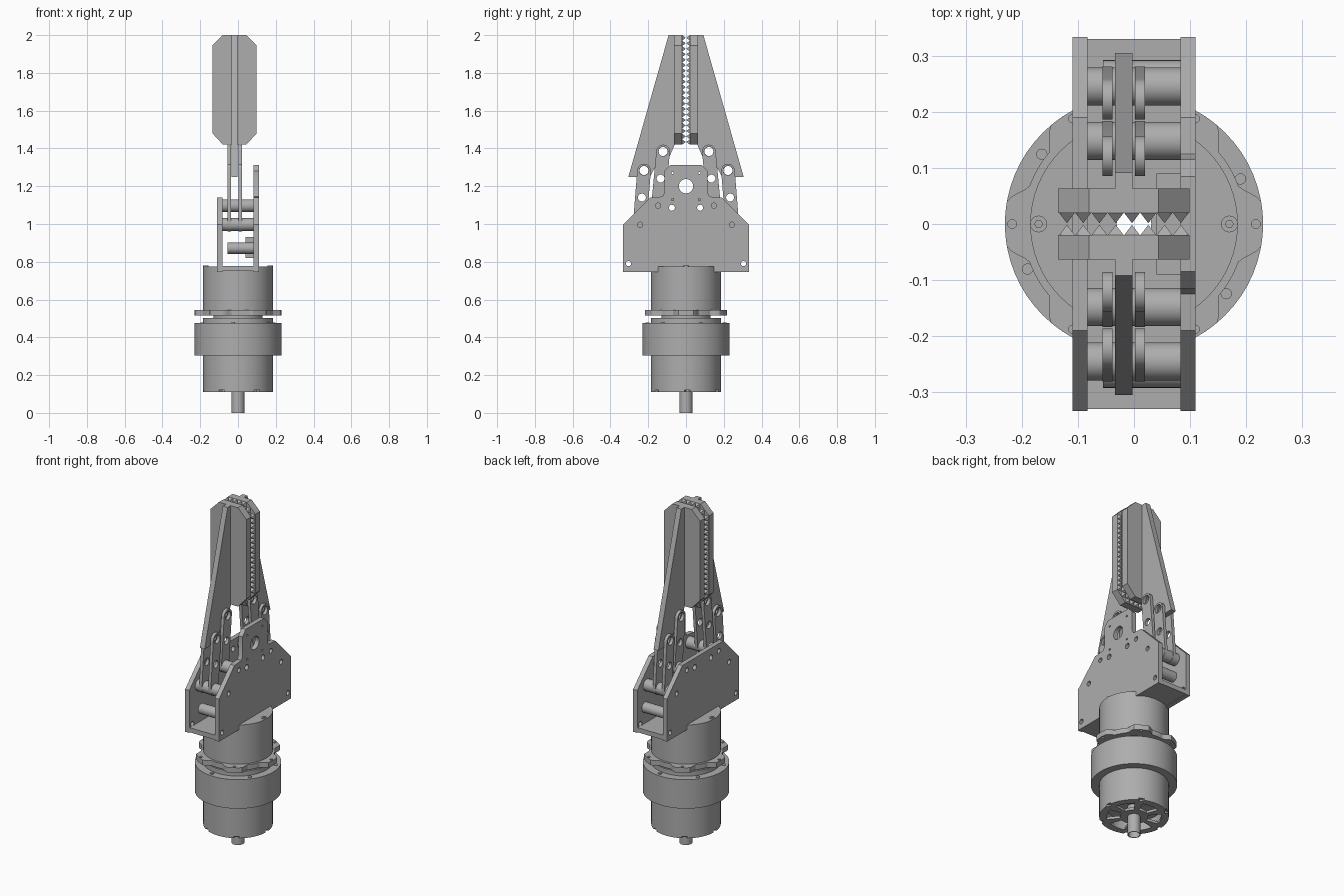
import bpy, bmesh, math
from math import cos, sin, pi, tau
from mathutils import Matrix, Vector

cube = bpy.data.objects.get("Cube")
if cube:
    bpy.data.objects.remove(cube, do_unlink=True)

metal = bpy.data.materials.new("machined_grey")
metal.use_nodes = True
GREY = (0.42, 0.42, 0.42, 1)
metal.diffuse_color = GREY
metal.node_tree.nodes["Principled BSDF"].inputs["Base Color"].default_value = GREY

# Plane orientations: sheet normal along z, x or y
FLAT = Matrix.Identity(4)
SIDE = Matrix(((0, 0, 1, 0), (1, 0, 0, 0), (0, 1, 0, 0), (0, 0, 0, 1)))
FACE = Matrix(((1, 0, 0, 0), (0, 0, -1, 0), (0, 1, 0, 0), (0, 0, 0, 1)))


def finish(name, bm):
    bmesh.ops.remove_doubles(bm, verts=bm.verts, dist=1e-5)
    bmesh.ops.recalc_face_normals(bm, faces=bm.faces)
    me = bpy.data.meshes.new(name)
    bm.to_mesh(me)
    bm.free()
    me.materials.append(metal)
    me.shade_smooth()
    me.set_sharp_from_angle(angle=math.radians(32))
    ob = bpy.data.objects.new(name, me)
    bpy.context.scene.collection.objects.link(ob)
    return ob


def circle(u, v, r, n=24):
    return [(u + r * cos(tau * i / n), v + r * sin(tau * i / n)) for i in range(n)]


def sheet(name, loops, low, high, frame=FLAT):
    """Extrude an outline with holes between two depths along the frame normal."""
    cu = bpy.data.curves.new(name, 'CURVE')
    cu.dimensions = '2D'
    cu.fill_mode = 'BOTH'
    cu.extrude = (high - low) / 2
    for loop in loops:
        sp = cu.splines.new('POLY')
        sp.points.add(len(loop) - 1)
        for p, (u, v) in zip(sp.points, loop):
            p.co = (u, v, 0, 1)
        sp.use_cyclic_u = True
    tmp = bpy.data.objects.new(name + "_curve", cu)
    bpy.context.scene.collection.objects.link(tmp)
    dg = bpy.context.evaluated_depsgraph_get()
    me = bpy.data.meshes.new_from_object(tmp.evaluated_get(dg))
    bm = bmesh.new()
    bm.from_mesh(me)
    bm.transform(frame @ Matrix.Translation((0, 0, (low + high) / 2)))
    bpy.data.objects.remove(tmp, do_unlink=True)
    bpy.data.meshes.remove(me)
    return finish(name, bm)


def lathe(name, profile, n=64):
    bm = bmesh.new()
    rings = [[bm.verts.new((r * cos(tau * i / n), r * sin(tau * i / n), z))
              for i in range(n)] for r, z in profile]
    for a, b in zip(rings, rings[1:] + rings[:1]):
        for i in range(n):
            j = (i + 1) % n
            bm.faces.new((a[i], a[j], b[j], b[i]))
    return finish(name, bm)


def rod(name, y, z, r, x0, x1):
    return sheet(name, [circle(y, z, r, 32)], x0, x1, SIDE)


def mirrored(points, s):
    return [(s * u, v) for u, v in points]


def stadium(a, b, r, n=12):
    a, b = Vector(a), Vector(b)
    d = b - a
    t = math.atan2(d.y, d.x)
    arc = lambda c, t0: [(c.x + r * cos(t0 + pi * i / n), c.y + r * sin(t0 + pi * i / n))
                         for i in range(n + 1)]
    return arc(b, t - pi / 2) + arc(a, t + pi / 2)


# Motor: hollow shaft, housing with a wide collar, neck and upper housing
BORE = 0.031
lathe("hollow_shaft", [(BORE, 0), (0.035, 0), (0.035, 0.17), (BORE, 0.17)], 32)
lathe("motor_housing", [(BORE, 0.17), (0.15, 0.17), (0.15, 0.12), (0.185, 0.12),
                        (0.185, 0.305), (0.23, 0.305), (0.23, 0.475), (0.185, 0.475),
                        (0.185, 0.502), (0.13, 0.502), (0.13, 0.516), (BORE, 0.516)])
lathe("upper_housing", [(BORE, 0.54), (0.185, 0.54), (0.185, 0.775), (BORE, 0.775)])

# Spoked end cap with a notched rim
def rim(i, n=144):
    t = tau * i / n
    r = 0.17 if i % 24 < 3 else 0.185
    return (r * cos(t), r * sin(t))

def window(k):
    t0, t1 = tau * k / 6 + 0.16, tau * (k + 1) / 6 - 0.16
    ts = [t0 + (t1 - t0) * i / 8 for i in range(9)]
    return ([(0.145 * cos(t), 0.145 * sin(t)) for t in ts]
            + [(0.075 * cos(t), 0.075 * sin(t)) for t in reversed(ts)])

sheet("motor_end_cap", [[rim(i) for i in range(144)], circle(0, 0, 0.035)]
      + [window(k) for k in range(6)], 0.11, 0.125)

# Six-lobed mounting flange
def lobe(i, n=144):
    t = tau * i / n
    r = 0.198 + 0.032 * min(1, max(0, 0.5 + 1.2 * cos(6 * t)))
    return (r * cos(t), r * sin(t))

sheet("lobed_flange", [[lobe(i) for i in range(144)], circle(0, 0, BORE)]
      + [circle(0.217 * cos(tau * k / 6), 0.217 * sin(tau * k / 6), 0.008, 12)
         for k in range(6)], 0.515, 0.545)

# Screws around the collar and on the housing top
for k in range(6):
    t = tau * k / 6 + 0.4
    sheet("collar_screw", [circle(0.206 * cos(t), 0.206 * sin(t), 0.01, 16)], 0.47, 0.479)
for s in (-1, 1):
    sheet("housing_screw", [circle(s * 0.17, 0, 0.015, 16), circle(s * 0.17, 0, 0.007, 6)],
          0.77, 0.78)

# Bracket: base plate and two side plates with bolt holes
sheet("bracket_base", [[(-0.105, -0.33), (0.105, -0.33), (0.105, 0.33), (-0.105, 0.33)],
                       circle(0, 0, BORE)], 0.75, 0.777)
holes = [circle(s * y, z, r, 16) for s in (-1, 1) for y, z, r in
         ((0.243, 0.996, 0.014), (0.148, 1.097, 0.014), (0.075, 1.086, 0.016),
          (0.305, 0.79, 0.014))]
half_low = [(0.333, 0.747), (0.333, 0.997), (0.19, 1.14)]
half_tall = half_low + [(0.125, 1.145), (0.115, 1.165), (0.115, 1.28), (0.085, 1.312)]
def full(half):
    return half + mirrored(half[::-1], -1)
sheet("low_side_plate", [full(half_low)] + holes, -0.11, -0.083, SIDE)
tab_holes = [circle(0, 1.2, 0.038)] + [
    circle(0.1 * cos(t), 1.2 + 0.1 * sin(t), 0.006, 10)
    for t in (pi / 4, 3 * pi / 4, 5 * pi / 4, 7 * pi / 4)]
sheet("tall_side_plate", [full(half_tall)] + holes + tab_holes, 0.083, 0.11, SIDE)

# Drive block inside the bracket
sheet("drive_block", [[(-0.09, 0.82), (0.09, 0.82), (0.09, 0.93), (-0.09, 0.93)]],
      0.04, 0.083, SIDE)

# Finger linkages, one set on each side
web = [(0.06, 2.0), (0.092, 2.0), (0.305, 1.25), (0.19, 1.25), (0.155, 1.32),
       (0.09, 1.35), (0.06, 1.42)]
links = {"outer": ((0.245, 0.997), (0.222, 1.283)), "inner": ((0.148, 1.097), (0.121, 1.384))}
PITCH = 0.029
octagon = [(-0.135, 1.48), (-0.08, 1.42), (0.044, 1.42), (0.099, 1.48),
           (0.099, 1.945), (0.044, 2.0), (-0.08, 2.0), (-0.135, 1.945)]

for s, side in ((-1, "front"), (1, "back")):
    for kind, (low, high) in links.items():
        mid = ((low[0] + high[0]) / 2, (low[1] + high[1]) / 2)
        loops = [stadium(low, high, 0.036), circle(*high, 0.025), circle(*mid, 0.021)]
        for x0 in (-0.056, 0.002):
            sheet(f"{side}_{kind}_link", [mirrored(l, s) for l in loops], x0, x0 + 0.018, SIDE)
        rod(f"{side}_{kind}_spacer", s * low[0], low[1], 0.034, -0.083, 0.083)
    rod(f"{side}_lower_pin", s * 0.262, 0.872, 0.03, -0.055, 0.083)

    # Finger web and gripping pad
    sheet(f"{side}_finger", [mirrored(l, s) for l in
                             (web, circle(0.222, 1.283, 0.024), circle(0.121, 1.384, 0.024))],
          -0.034, -0.003, SIDE)
    lo, hi = sorted((-s * 0.063, -s * 0.02))
    sheet(f"{side}_pad", [octagon], lo, hi, FACE)

    # Grid of pyramid teeth on the pad
    bm = bmesh.new()
    for i in range(8):
        for j in range(20):
            dx, dz = (i - 3.5) * PITCH, (j - 9.5) * PITCH
            if abs(dx) + abs(dz) > 0.34:
                continue
            m = (Matrix.Translation((dx - 0.018, s * 0.011, 1.71 + dz))
                 @ Matrix.Rotation(s * pi / 2, 4, 'X') @ Matrix.Rotation(pi / 4, 4, 'Z'))
            bmesh.ops.create_cone(bm, cap_ends=True, segments=4, radius1=PITCH / math.sqrt(2),
                                  radius2=0, depth=0.019, matrix=m)
    finish(f"{side}_pad_teeth", bm)
